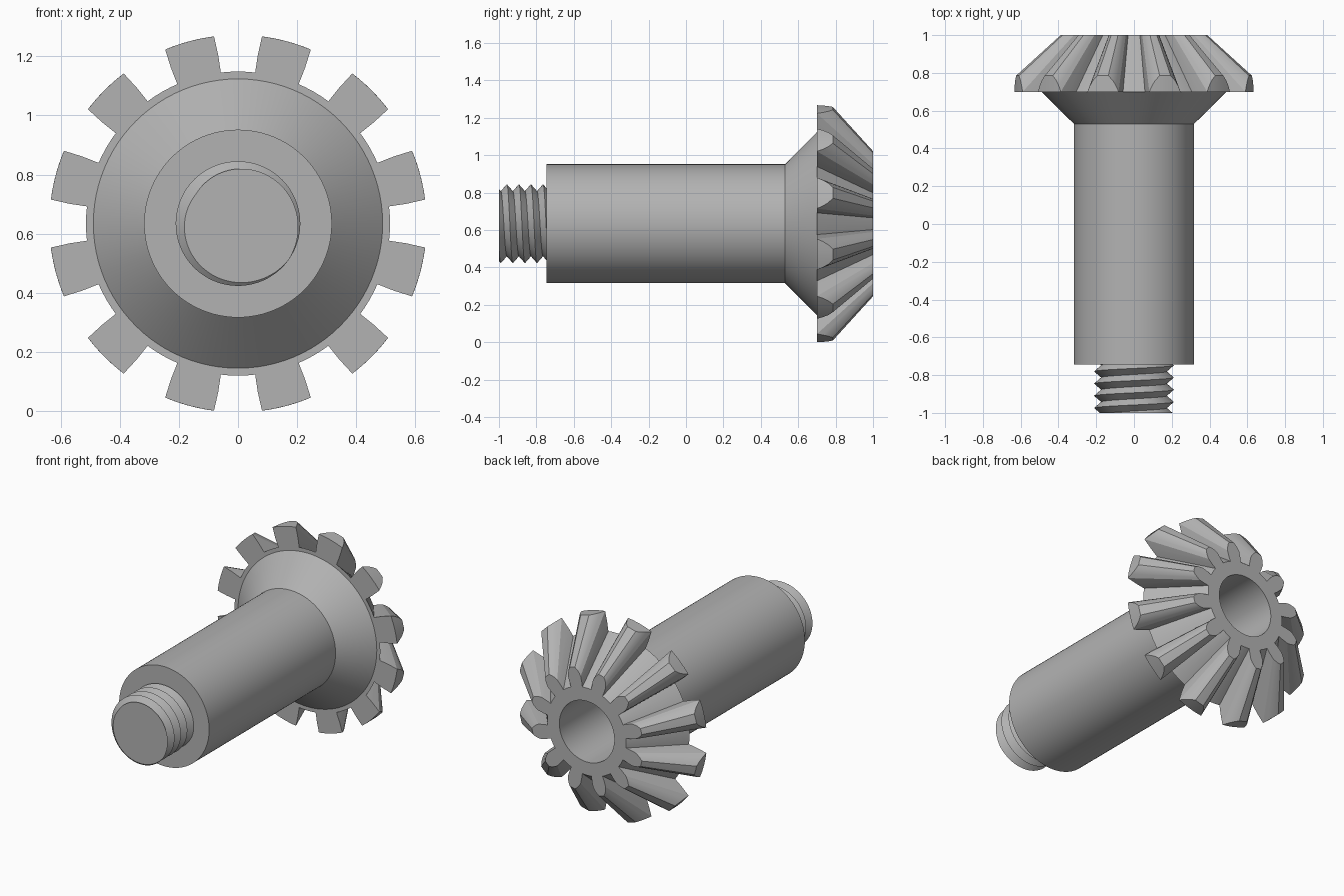
import bpy, bmesh
from math import sin, cos, pi, radians, floor

cube = bpy.data.objects.get("Cube")
if cube:
    bpy.data.objects.remove(cube)

CENTRE_Z = 0.634      # height of the shaft axis, which runs along y
APEX_Y = 1.353        # point where all the bevel teeth converge
GEAR_FRONT, GEAR_BACK = 0.70, 1.0
TIP_R = 0.639
TEETH = 12

steel = bpy.data.materials.new("grey steel")
steel.use_nodes = True
grey = (0.45, 0.45, 0.45, 1)
steel.diffuse_color = grey
steel.node_tree.nodes["Principled BSDF"].inputs["Base Color"].default_value = grey


def polar(r, a, y):
    """Point around the shaft axis; angle runs clockwise from the top, seen from the front."""
    return (r * sin(a), y, CENTRE_Z + r * cos(a))


def finish(bm, name, angle=30):
    bmesh.ops.remove_doubles(bm, verts=bm.verts, dist=1e-5)
    bmesh.ops.recalc_face_normals(bm, faces=bm.faces)
    mesh = bpy.data.meshes.new(name)
    bm.to_mesh(mesh)
    bm.free()
    mesh.materials.append(steel)
    obj = bpy.data.objects.new(name, mesh)
    bpy.context.collection.objects.link(obj)
    bpy.ops.object.select_all(action='DESELECT')
    obj.select_set(True)
    bpy.context.view_layer.objects.active = obj
    bpy.ops.object.shade_smooth_by_angle(angle=radians(angle))
    return obj


def skin(bm, rows):
    """Quads between neighbouring rows of points."""
    grid = [[bm.verts.new(p) for p in row] for row in rows]
    for low, high in zip(grid, grid[1:]):
        for i in range(len(low) - 1):
            bm.faces.new((low[i], low[i + 1], high[i + 1], high[i]))


# Shaft, flared collar, gear root cone and blind bore as one turned profile
STEPS = 96
profile = [(0, -0.745), (0.318, -0.745), (0.318, 0.53), (0.49, GEAR_FRONT),
           (0.515, GEAR_FRONT), (0.278, GEAR_BACK), (0.194, GEAR_BACK), (0.194, 0.3), (0, 0.3)]
bm = bmesh.new()
skin(bm, [[polar(r, 2 * pi * i / STEPS, y) for i in range(STEPS + 1)] for r, y in profile])
finish(bm, "shaft_and_gear_body")

# Bevel teeth: (slope of the ray from the apex, half angle in degrees)
edge_slope = TIP_R / (APEX_Y - GEAR_FRONT)
flank = [(0.76, 8.6), (0.88, 8.3), (edge_slope, 7.7), (1.03, 6.4), (1.08, 4.8), (1.125, 2.7)]
columns = [-1, -0.5, 0, 0.5, 1]


def tooth_point(slope, angle, back):
    y = GEAR_BACK if back else max(GEAR_FRONT, APEX_Y - TIP_R / slope)
    return polar(slope * (APEX_Y - y), angle, y)


bm = bmesh.new()
for t in range(TEETH):
    mid = 2 * pi * (t + 0.5) / TEETH
    front, back = [[[tooth_point(s, mid + u * radians(h), end) for u in columns]
                    for s, h in flank] for end in (False, True)]
    skin(bm, front)
    skin(bm, back)
    skin(bm, [front[-1], back[-1]])
    for side in (0, -1):
        skin(bm, [[row[side] for row in layer] for layer in (front, back)])
finish(bm, "bevel_teeth", 25)

# Threaded stub: rows follow the helix and are trimmed flat at both ends
PITCH, CREST_R, ROOT_R = 0.0645, 0.211, 0.174
START, END = -1.0, -0.74
PHASE = radians(125)


def thread_point(k, a):
    helix = START + PITCH * (a - PHASE) / (2 * pi)
    y = min(max(helix + k * PITCH / 2, START), END)
    f = (y - helix) / PITCH
    dip = 2 * abs(f - floor(f + 0.5))
    return polar(CREST_R + (ROOT_R - CREST_R) * dip, a, y)


bm = bmesh.new()
angles = [PHASE + 2 * pi * i / STEPS for i in range(STEPS + 1)]
skin(bm, [[thread_point(k, a) for a in angles] for k in range(-3, 12)])
bmesh.ops.remove_doubles(bm, verts=bm.verts, dist=1e-5)
bmesh.ops.dissolve_degenerate(bm, edges=bm.edges, dist=1e-5)
bm.faces.new([bm.verts.new(thread_point(-3, a)) for a in angles[:-1]])
finish(bm, "threaded_stub")
